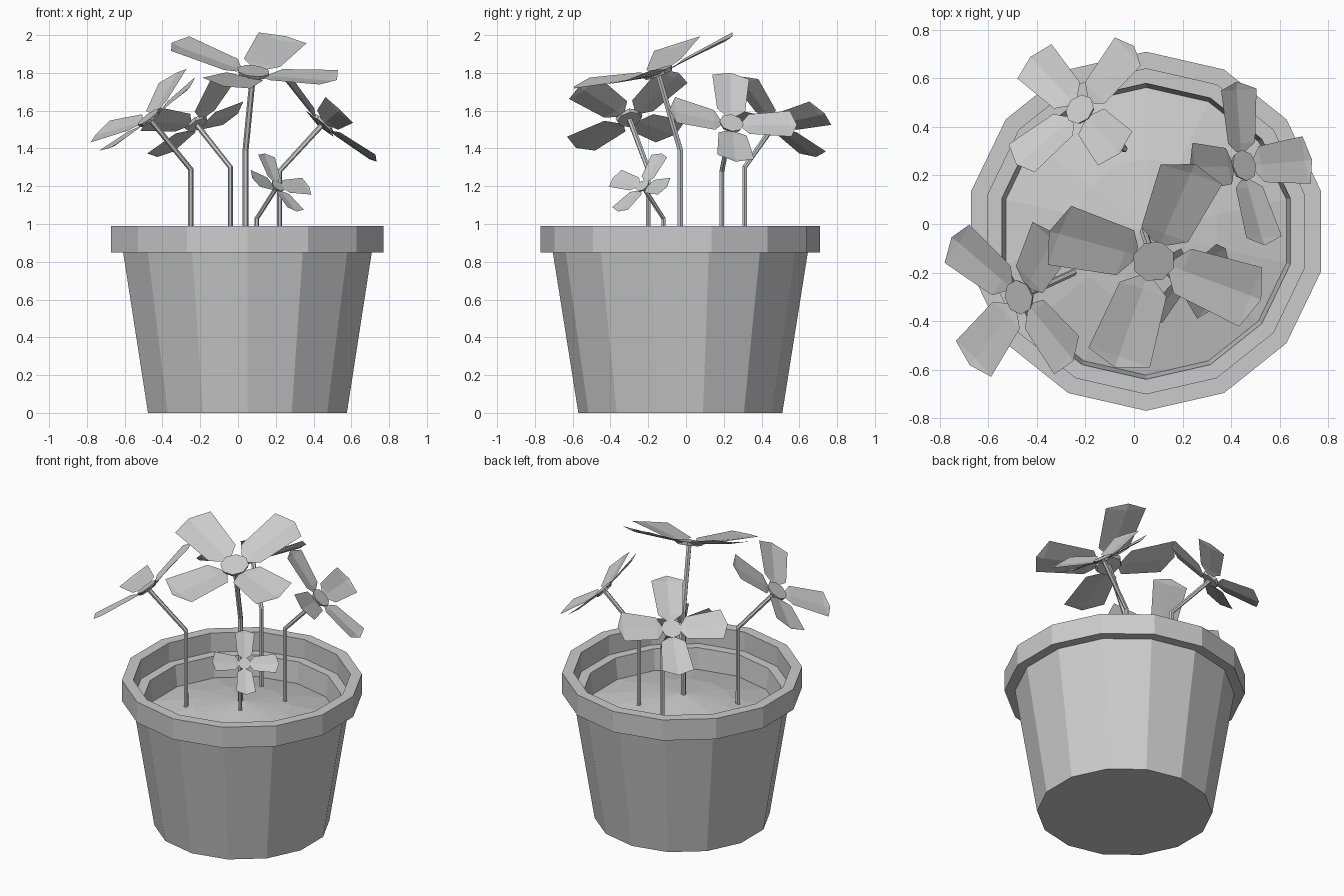
import bpy, bmesh, math
from mathutils import Vector, Matrix

if "Cube" in bpy.data.objects:
    bpy.data.objects.remove(bpy.data.objects["Cube"], do_unlink=True)

grey = bpy.data.materials.new("plain grey")
grey.use_nodes = True
GREY = (0.6, 0.6, 0.6, 1)
grey.diffuse_color = GREY
grey.node_tree.nodes["Principled BSDF"].inputs["Base Color"].default_value = GREY


def finish(bm, name, matrix=Matrix(), solid=True):
    if solid:
        bmesh.ops.recalc_face_normals(bm, faces=bm.faces)
    mesh = bpy.data.meshes.new(name)
    bm.to_mesh(mesh)
    bm.free()
    mesh.materials.append(grey)
    obj = bpy.data.objects.new(name, mesh)
    obj.matrix_world = matrix
    bpy.context.collection.objects.link(obj)
    return obj


def lathe(name, profile, sides, location):
    """Turn a (radius, height) profile around z."""
    bm = bmesh.new()
    verts = [bm.verts.new((0, r, z)) for r, z in profile]
    edges = [bm.edges.new(pair) for pair in zip(verts, verts[1:])]
    bmesh.ops.spin(bm, geom=verts + edges, axis=(0, 0, 1), cent=(0, 0, 0),
                   angle=math.tau, steps=sides, use_duplicate=False)
    bmesh.ops.remove_doubles(bm, verts=bm.verts, dist=0.0005)
    return finish(bm, name, Matrix.Translation(location))


def tube(name, points, radius, sides=6):
    """Low-poly tube with mitred rings along a path."""
    bm = bmesh.new()
    pts = [Vector(p) for p in points]
    rings = []
    for i, p in enumerate(pts):
        along = (pts[min(i + 1, len(pts) - 1)] - pts[max(i - 1, 0)]).normalized()
        side = along.cross(Vector((0, 1, 0))).normalized()
        other = along.cross(side)
        angles = [math.tau * k / sides for k in range(sides)]
        rings.append([bm.verts.new(p + radius * (side * math.cos(a) + other * math.sin(a)))
                      for a in angles])
    for low, high in zip(rings, rings[1:]):
        for k in range(sides):
            j = (k + 1) % sides
            bm.faces.new((low[k], low[j], high[j], high[k]))
    for ring in (rings[0], rings[-1]):
        bm.faces.new(ring)
    return finish(bm, name)


# Half outline of a petal: (distance from centre, half width, lift)
PETAL = [(0.17, 0.07, 0.0), (0.27, 0.22, 0.04), (0.90, 0.29, 0.15)]
RIDGE = [(0.17, 0.0), (0.27, 0.02), (0.90, 0.11), (1.0, 0.14)]


def flower(name, centre, normal, first_petal, size):
    up = Vector(normal).normalized()
    ahead = Vector(first_petal)
    ahead = (ahead - up * ahead.dot(up)).normalized()
    side = up.cross(ahead)
    frame = Matrix((ahead, side, up)).transposed().to_4x4()
    frame = Matrix.Translation(centre) @ frame @ Matrix.Scale(size, 4)

    # Four creased petals
    bm = bmesh.new()
    for quarter in range(4):
        turn = Matrix.Rotation(quarter * math.pi / 2, 3, 'Z')
        mid = [bm.verts.new(turn @ Vector((d, 0, h))) for d, h in RIDGE]
        for s in (1, -1):
            rim = [bm.verts.new(turn @ Vector((d, s * w, h))) for d, w, h in PETAL]
            faces = [(mid[i], rim[i], rim[i + 1], mid[i + 1]) for i in range(2)]
            faces.append((mid[2], rim[2], mid[3]))
            for f in faces:
                bm.faces.new(f[::-s])
    finish(bm, name + "_petals", frame, solid=False)

    # Eight-sided middle
    bm = bmesh.new()
    bmesh.ops.create_cone(bm, cap_ends=True, segments=8, radius1=0.17, radius2=0.19, depth=0.05)
    finish(bm, name + "_middle", frame)


# Pot and soil
AXIS = (0.05, -0.03, 0)
lathe("pot", [(0, 0), (0.54, 0), (0.675, 0.85), (0.74, 0.85), (0.74, 0.99), (0.67, 0.99),
              (0.67, 0.86), (0.61, 0.86), (0.59, 0.70), (0, 0.70)], 14, AXIS)
lathe("soil", [(0.595, 0.705), (0.595, 0.72), (0.3, 0.79), (0, 0.83)], 14, AXIS)

# name, flower centre, facing, first petal direction, size, stem foot (x, y), bend height
PLANTS = [
    ("large", (0.08, -0.15, 1.80), (0.11, -0.36, 1), (0.16, 0.37, 0.18), 0.47, (0.04, -0.03), 1.39),
    ("left_front", (-0.47, -0.30, 1.56), (-0.59, -0.19, 0.78), (-0.27, 0.24, -0.09), 0.38, (-0.25, -0.20), 1.29),
    ("back", (-0.22, 0.47, 1.53), (-0.47, 0.41, 0.79), (-0.20, 0.21, -0.15), 0.345, (-0.04, 0.31), 1.30),
    ("right_side", (0.45, 0.24, 1.53), (0.66, 0.20, 0.72), (-0.02, 0.34, 0), 0.345, (0.22, 0.19), 1.28),
    ("small", (0.21, -0.23, 1.20), (0.56, -0.48, 0.67), (-0.08, 0.11, 0.16), 0.21, (0.10, -0.12), 1.03),
]
for name, centre, facing, petal, size, (x, y), bend in PLANTS:
    flower(name + "_flower", centre, facing, petal, size)
    tip = Vector(centre) - Vector(facing).normalized() * 0.012
    tube(name + "_stem", [(x, y, 0.72), (x, y, bend), tip], 0.009 + 0.015 * size)
